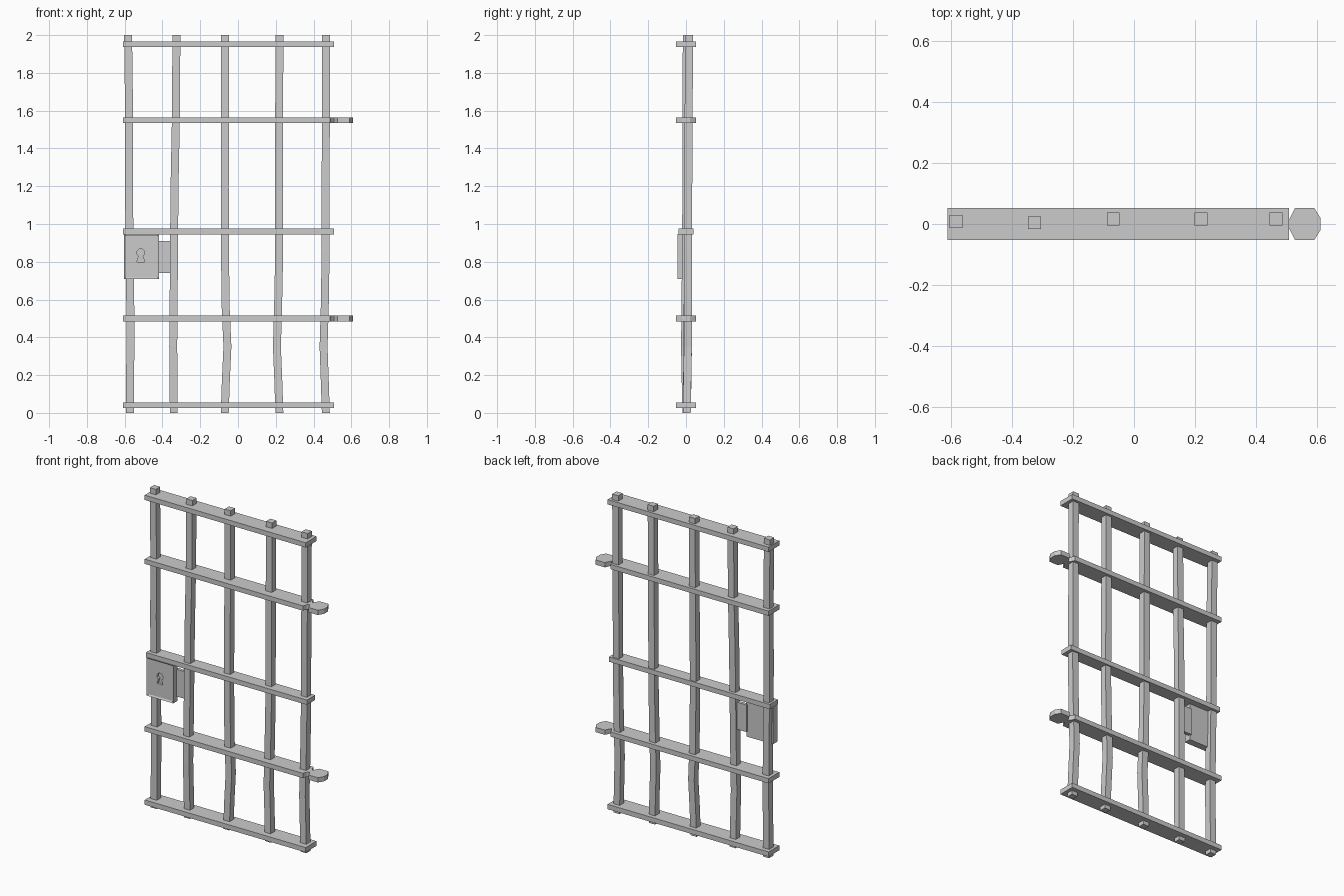
import bpy, bmesh, math

if "Cube" in bpy.data.objects:
    bpy.data.objects.remove(bpy.data.objects["Cube"])


def make_object(name, bm):
    bmesh.ops.recalc_face_normals(bm, faces=bm.faces)
    mesh = bpy.data.meshes.new(name)
    bm.to_mesh(mesh)
    bm.free()
    ob = bpy.data.objects.new(name, mesh)
    bpy.context.collection.objects.link(ob)
    return ob


def loft(name, rings):
    """Bridge a stack of equal-sized vertex rings and cap both ends."""
    bm = bmesh.new()
    rows = [[bm.verts.new(p) for p in ring] for ring in rings]
    n = len(rows[0])
    for a, b in zip(rows, rows[1:]):
        for i in range(n):
            j = (i + 1) % n
            bm.faces.new((a[i], a[j], b[j], b[i]))
    bm.faces.new(rows[0][::-1])
    bm.faces.new(rows[-1])
    return make_object(name, bm)


def box(name, x0, x1, y0, y1, z0, z1):
    base = [(x0, y0), (x1, y0), (x1, y1), (x0, y1)]
    return loft(name, [[(x, y, z) for x, y in base] for z in (z0, z1)])


# Five slightly bent square uprights
levels = (0, 0.18, 0.35, 0.55, 0.85, 1.2, 1.55, 2.0)
uprights = [
    ((-.572, -.572, -.569, -.570, -.574, -.577, -.576, -.582),
     (.003, .003, .003, .003, .004, .005, .006, .008)),
    ((-.340, -.341, -.343, -.341, -.339, -.336, -.329, -.326),
     (.002, -.002, -.005, -.003, .000, .002, .003, .004)),
    ((-.070, -.064, -.056, -.065, -.069, -.070, -.068, -.068),
     (.004, .006, .008, .009, .010, .012, .014, .016)),
    ((.219, .213, .206, .212, .218, .218, .218, .219),
     (.004, .008, .010, .010, .010, .012, .014, .016)),
    ((.465, .459, .453, .459, .464, .464, .465, .465),
     (.004, .007, .010, .010, .010, .012, .014, .016)),
]
h = 0.021
for xs, ys in uprights:
    loft("upright_bar", [[(x - h, y - h, z), (x + h, y - h, z),
                          (x + h, y + h, z), (x - h, y + h, z)]
                         for x, y, z in zip(xs, ys, levels)])

# Plain flat cross bars
for z, depth in ((0.04, 0.053), (0.96, 0.041), (1.951, 0.053)):
    box("cross_bar", -0.61, 0.507, -depth, depth, z - 0.015, z + 0.015)

# Hinged cross bars: narrow neck, then a rounded hinge pad
half = [(-0.61, 0.053), (0.487, 0.053), (0.495, 0.028), (0.508, 0.015),
        (0.516, 0.030), (0.527, 0.052), (0.59, 0.052), (0.61, 0.02)]
outline = [(x, -y) for x, y in half] + half[::-1]
for zc in (0.50, 1.55):
    loft("hinge_cross_bar", [[(x, y, z) for x, y in outline]
                             for z in (zc - 0.015, zc + 0.015)])

# Lock case with a recessed front panel
lock = box("lock_case", -0.603, -0.418, -0.044, 0.0, 0.708, 0.947)
bm = bmesh.new()
bm.from_mesh(lock.data)
front = min(bm.faces, key=lambda f: f.calc_center_median().y)
bmesh.ops.inset_region(bm, faces=[front], thickness=0.014)
bmesh.ops.translate(bm, verts=front.verts, vec=(0, 0.006, 0))
bm.to_mesh(lock.data)
bm.free()

# Keyhole cut: round top over a flared slot
cx, cz = -0.515, 0.848
key = [(cx + 0.021 * math.cos(math.radians(a)), cz + 0.021 * math.sin(math.radians(a)))
       for a in range(-60, 241, 30)]
key += [(cx - 0.021, 0.800), (cx + 0.021, 0.800)]
cutter = loft("keyhole_cutter", [[(x, y, z) for x, z in key] for y in (-0.06, -0.022)])
cutter.hide_render = True
cutter.hide_viewport = True
cut = lock.modifiers.new("keyhole", 'BOOLEAN')
cut.operation = 'DIFFERENCE'
cut.solver = 'EXACT'
cut.object = cutter

# Plate joining the lock to the second upright
box("lock_plate", -0.425, -0.335, -0.012, 0.008, 0.74, 0.91)
